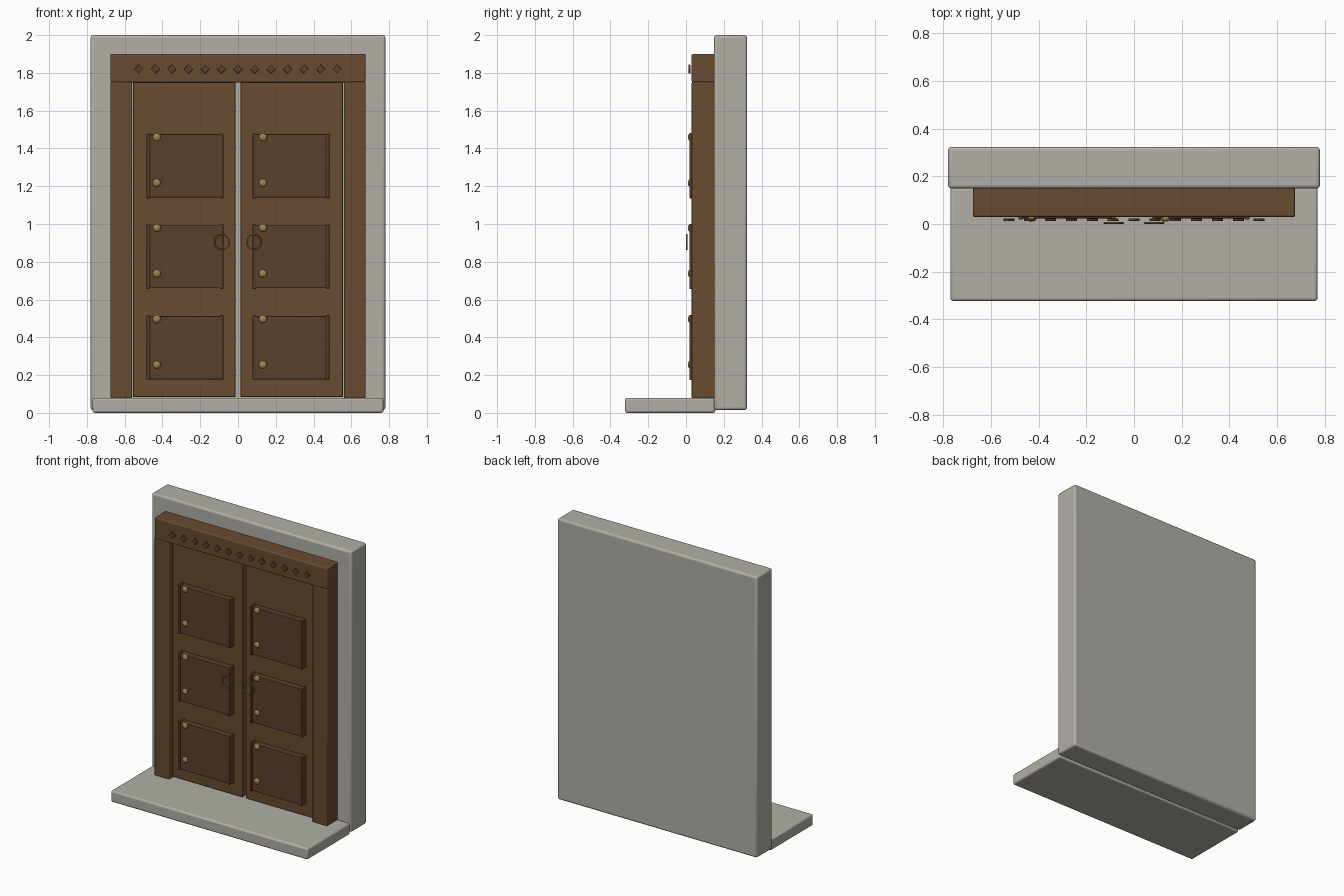
import bpy, math

if "Cube" in bpy.data.objects:
    bpy.data.objects.remove(bpy.data.objects["Cube"])


def material(name, rgb):
    m = bpy.data.materials.new(name)
    m.diffuse_color = (*rgb, 1)
    m.use_nodes = True
    m.node_tree.nodes["Principled BSDF"].inputs["Base Color"].default_value = m.diffuse_color
    return m


STONE = material("stone", (0.44, 0.43, 0.38))
WOOD = material("wood", (0.14, 0.07, 0.031))
DARK = material("dark_wood", (0.105, 0.05, 0.025))
BRASS = material("brass", (0.33, 0.23, 0.08))


def finish(ob, name, mat, bevel=0.0, segments=3):
    ob.name = name
    ob.data.materials.append(mat)
    if bevel:
        b = ob.modifiers.new("bevel", 'BEVEL')
        b.width, b.segments = bevel, segments
    bpy.ops.object.shade_smooth_by_angle(angle=math.radians(35))
    return ob


def box(name, x, y, z, mat, bevel=0.0):
    # x, y, z are (min, max) pairs
    bpy.ops.mesh.primitive_cube_add(size=1, location=[sum(r) / 2 for r in (x, y, z)])
    ob = bpy.context.object
    ob.scale = [r[1] - r[0] for r in (x, y, z)]
    bpy.ops.object.transform_apply(location=False, rotation=False, scale=True)
    return finish(ob, name, mat, bevel)


# Stone wall slab and doorstep
box("wall", (-0.78, 0.78), (0.149, 0.323), (0.015, 2.0), STONE, 0.014)
box("doorstep", (-0.77, 0.77), (-0.323, 0.155), (0, 0.08), STONE, 0.012)

# Door frame lintel
box("lintel", (-0.675, 0.675), (0.03, 0.155), (1.75, 1.90), WOOD, 0.008)

for s, side in ((-1, "left"), (1, "right")):
    # Frame post and recessed door leaf
    box(side + "_post", sorted((s * 0.56, s * 0.675)), (0.03, 0.155), (0.078, 1.752), WOOD, 0.006)
    box(side + "_door", sorted((s * 0.013, s * 0.556)), (0.068, 0.14), (0.085, 1.752), WOOD, 0.004)

    # Raised panels with side strips and two studs each
    cx = s * 0.281
    for i, cz in enumerate((0.345, 0.828, 1.308)):
        tag = f"{side}_{i + 1}"
        box("panel_" + tag, (cx - 0.195, cx + 0.195), (0.024, 0.07), (cz - 0.168, cz + 0.168), DARK, 0.004)
        for e in (-1, 1):
            c = cx + e * 0.194
            box("panel_strip_" + tag, (c - 0.009, c + 0.009), (0.018, 0.07), (cz - 0.172, cz + 0.172), DARK, 0.004)
        for dz in (-0.09, 0.152):
            bpy.ops.mesh.primitive_uv_sphere_add(segments=20, ring_count=12, radius=0.021,
                                                 location=(cx - 0.149, 0.023, cz + dz))
            bpy.context.object.scale.y = 0.62
            finish(bpy.context.object, "stud_" + tag, BRASS)

    # Ring pull
    bpy.ops.mesh.primitive_torus_add(major_radius=0.039, minor_radius=0.004, major_segments=36,
                                     minor_segments=10, location=(s * 0.085, 0.004, 0.905),
                                     rotation=(math.pi / 2, 0, 0))
    finish(bpy.context.object, side + "_ring_pull", BRASS)

# Row of carved diamonds on the lintel
for i in range(13):
    d = box("diamond", (-0.017, 0.017), (0.012, 0.024), (-0.017, 0.017), DARK, 0.002)
    d.location.x = (i - 6) * 0.0875
    d.location.z = 1.82
    d.rotation_euler.y = math.pi / 4
